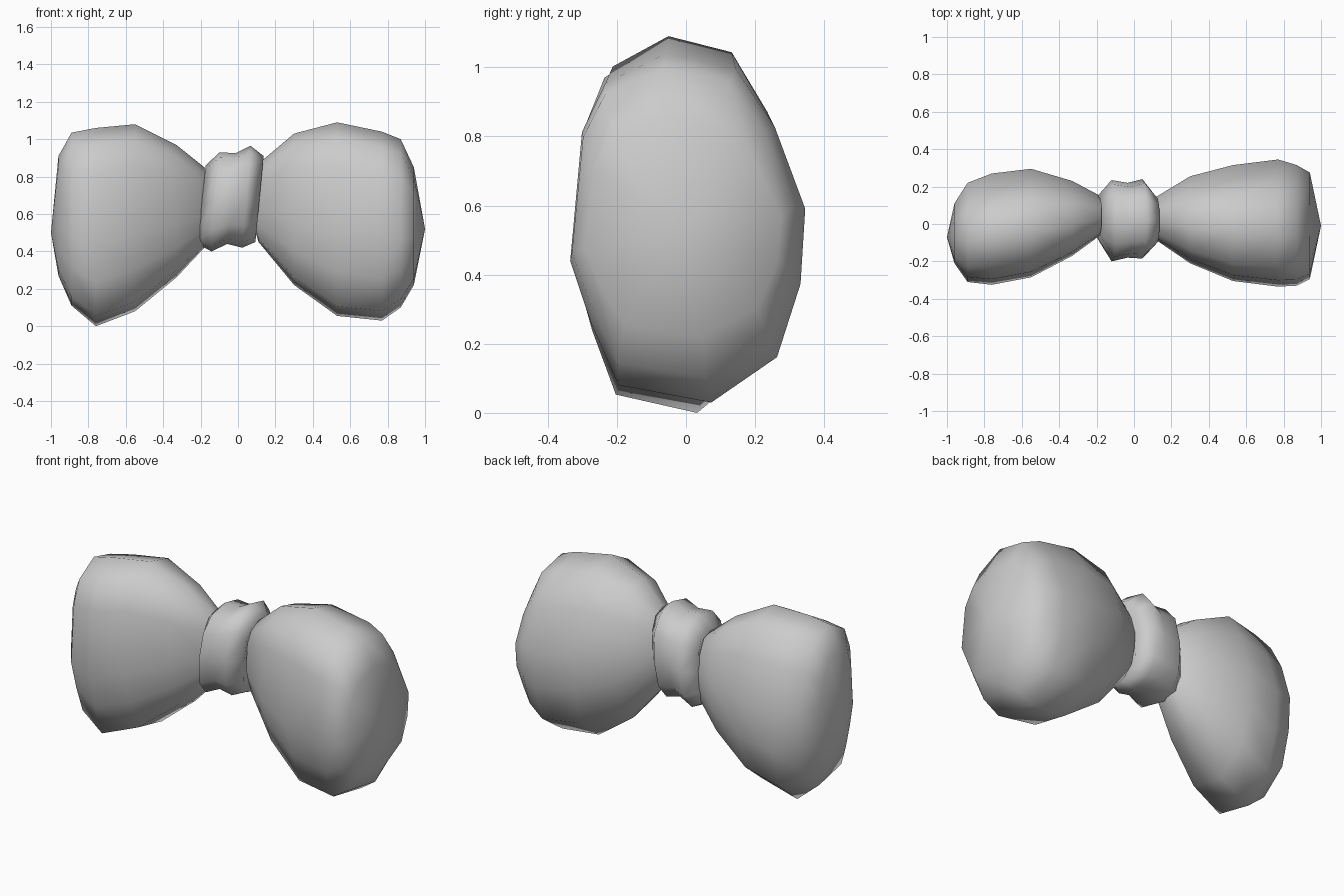
import bpy, bmesh, math

cube = bpy.data.objects.get("Cube")
if cube:
    bpy.data.objects.remove(cube, do_unlink=True)

grey = bpy.data.materials.new("plain grey")
grey.use_nodes = True
colour = (0.6, 0.6, 0.6, 1)
grey.diffuse_color = colour
grey.node_tree.nodes["Principled BSDF"].inputs["Base Color"].default_value = colour


def rounded_box(sides, power):
    """Unit cross-section between a circle and a square."""
    def bulge(v):
        return math.copysign(abs(v) ** power, v)
    angles = [math.tau * i / sides for i in range(sides)]
    return [(bulge(math.sin(a)), bulge(math.cos(a))) for a in angles]


def loft(name, section, stations, tips, lean=0.0):
    """Skin copies of a unit section at (x, y front, y back, z low, z high)."""
    bm = bmesh.new()
    sides = len(section)
    rings = []
    for x, y0, y1, z0, z1 in stations:
        rings.append([bm.verts.new((x + lean * v,
                                    (y0 + y1) / 2 + u * (y1 - y0) / 2,
                                    (z0 + z1) / 2 + v * (z1 - z0) / 2))
                      for u, v in section])
    for a, b in zip(rings, rings[1:]):
        for i in range(sides):
            j = (i + 1) % sides
            bm.faces.new((a[i], a[j], b[j], b[i]))
    for ring, tip in zip((rings[0], rings[-1]), tips):
        v = bm.verts.new(tip)
        for i in range(sides):
            bm.faces.new((ring[i], ring[(i + 1) % sides], v))
    bmesh.ops.recalc_face_normals(bm, faces=bm.faces)
    for f in bm.faces:
        f.smooth = True
    mesh = bpy.data.meshes.new(name)
    bm.to_mesh(mesh)
    bm.free()
    mesh.materials.append(grey)
    bpy.context.collection.objects.link(bpy.data.objects.new(name, mesh))


# Uneven cushion outline shared by both bows, from the top round the back
cushion = [(-0.18, 1), (0.41, 0.91), (0.74, 0.58), (1, 0.11), (0.96, -0.32),
           (0.76, -0.74), (0.2, -1), (-0.59, -0.9), (-0.82, -0.55),
           (-1, -0.19), (-0.9, 0.55), (-0.7, 0.83)]

# Puffed bow on the model's left
loft("left_bow", cushion, [
    (0.11, -0.08, 0.14, 0.45, 0.87),
    (0.30, -0.21, 0.255, 0.22, 1.03),
    (0.53, -0.305, 0.315, 0.055, 1.09),
    (0.77, -0.335, 0.345, 0.03, 1.04),
    (0.87, -0.33, 0.315, 0.10, 1.00),
    (0.94, -0.295, 0.275, 0.22, 0.85),
], [(0.05, 0.03, 0.65), (1.0, -0.01, 0.52)])

# Puffed bow on the model's right
loft("right_bow", cushion, [
    (-0.18, -0.06, 0.15, 0.42, 0.85),
    (-0.33, -0.17, 0.23, 0.26, 0.97),
    (-0.55, -0.285, 0.295, 0.08, 1.08),
    (-0.76, -0.325, 0.27, 0.0, 1.06),
    (-0.89, -0.31, 0.22, 0.11, 1.035),
    (-0.96, -0.21, 0.11, 0.27, 0.91),
], [(-0.1, 0.04, 0.65), (-1.0, -0.07, 0.5)])

# Pinched knot with a shallow fold around its middle
loft("knot", rounded_box(12, 0.8), [
    (-0.195, -0.07, 0.15, 0.44, 0.86),
    (-0.12, -0.20, 0.235, 0.40, 0.93),
    (-0.035, -0.18, 0.22, 0.44, 0.925),
    (0.045, -0.185, 0.24, 0.42, 0.965),
    (0.115, -0.11, 0.15, 0.45, 0.91),
], [(-0.13, 0.03, 0.65), (0.06, 0.03, 0.65)], lean=0.022)
